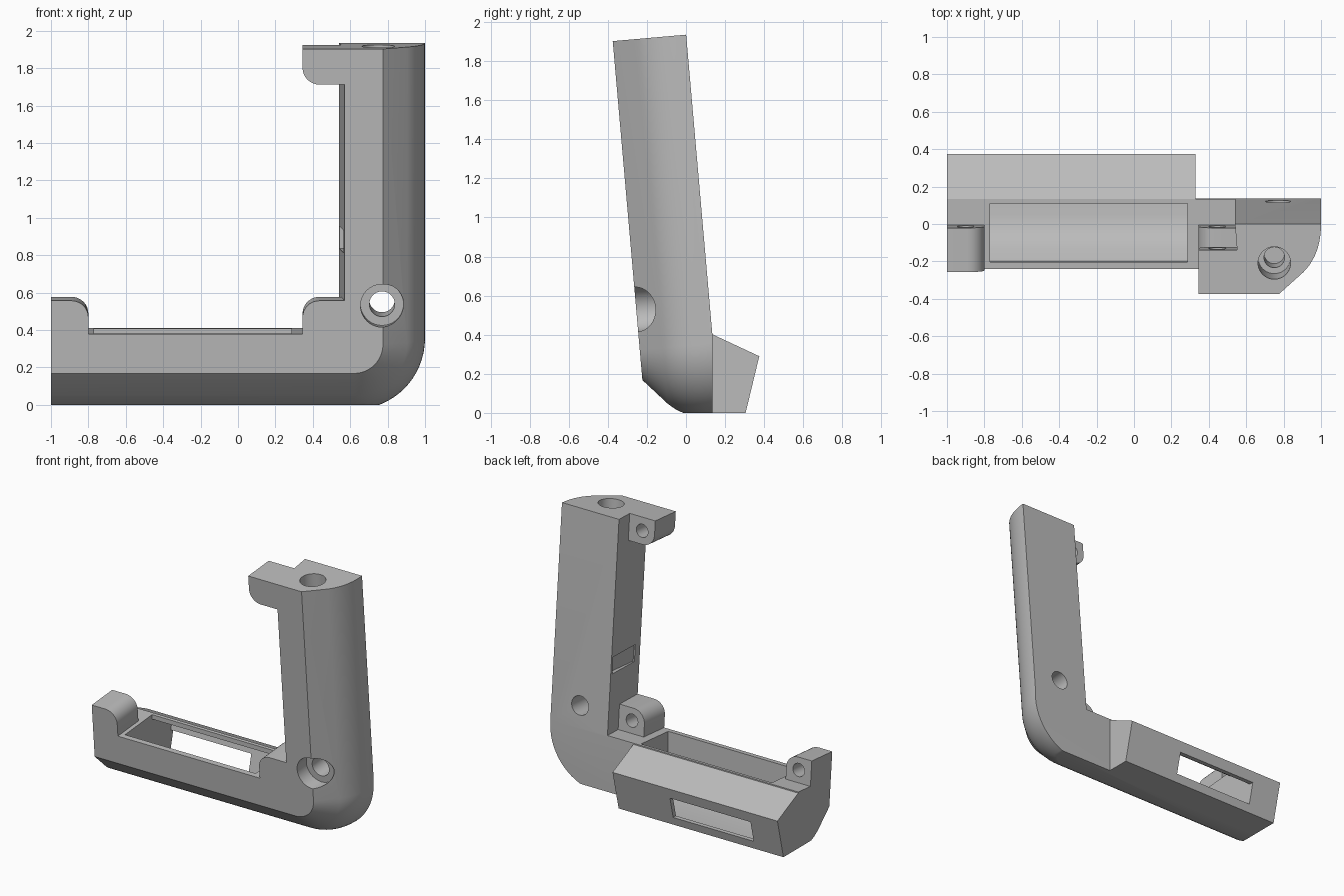
import bpy, bmesh, math
from mathutils import Matrix

if "Cube" in bpy.data.objects:
    bpy.data.objects.remove(bpy.data.objects["Cube"])

grey = bpy.data.materials.new("plain_grey")
grey.diffuse_color = (0.5, 0.5, 0.5, 1)
grey.use_nodes = True
grey.node_tree.nodes["Principled BSDF"].inputs["Base Color"].default_value = grey.diffuse_color


def add_object(name, bm):
    bmesh.ops.recalc_face_normals(bm, faces=bm.faces)
    me = bpy.data.meshes.new(name)
    bm.to_mesh(me)
    bm.free()
    me.materials.append(grey)
    ob = bpy.data.objects.new(name, me)
    bpy.context.collection.objects.link(ob)
    return ob


def prism(name, pts, a, b, axis):
    """Extrude a 2D outline from a to b along x or y."""
    place = (lambda p, t: (t, p[0], p[1])) if axis == 'x' else (lambda p, t: (p[0], t, p[1]))
    bm = bmesh.new()
    lo = [bm.verts.new(place(p, a)) for p in pts]
    hi = [bm.verts.new(place(p, b)) for p in pts]
    bm.faces.new(lo)
    bm.faces.new(hi)
    n = len(pts)
    for i in range(n):
        j = (i + 1) % n
        bm.faces.new((lo[i], lo[j], hi[j], hi[i]))
    return add_object(name, bm)


def rod(name, r, a, b, axis, u, w, seg=40):
    """Cylinder from a to b along y (at x=u, z=w) or along z (at x=u, y=w)."""
    m = (a + b) / 2
    if axis == 'y':
        mat = Matrix.Translation((u, m, w)) @ Matrix.Rotation(math.pi / 2, 4, 'X')
    else:
        mat = Matrix.Translation((u, w, m))
    bm = bmesh.new()
    bmesh.ops.create_cone(bm, cap_ends=True, segments=seg, radius1=r, radius2=r,
                          depth=b - a, matrix=mat)
    return add_object(name, bm)


def boolean(body, tool, op):
    mod = body.modifiers.new("cut", 'BOOLEAN')
    mod.operation, mod.solver, mod.object = op, 'EXACT', tool
    bpy.context.view_layer.objects.active = body
    bpy.ops.object.modifier_apply(modifier=mod.name)
    bpy.data.objects.remove(tool)


def rect(u0, u1, w0, w1):
    return [(u0, w0), (u1, w0), (u1, w1), (u0, w1)]


# --- L-shaped body, built upright (y = 0 back, y = FRONT front), tilted later
FRONT, TOP, LEDGE, BOTTOM, R = -0.377, 1.541, 0.01, -0.425, 0.38
CX, CZ = 1 - R, BOTTOM + R
profile = [(FRONT, 0.225)]                      # (y, inset from outer edge)
for i in range(11):
    t = i / 10
    profile.append((-0.26 * (1 - t) ** 2 - 0.33 * t * (1 - t), 0.095 * (1 - t) ** 2))

rings = []


def ring(fn, back, front):
    pts = [fn(y, d) for y, d in profile]
    rings.append(pts + [(back[0], 0, back[1]), (front[0], FRONT, front[1])])


ring(lambda y, d: (-1, y, BOTTOM + d), (-1, LEDGE), (-1, LEDGE))
for i in range(17):
    a = -math.pi / 2 + math.pi / 2 * i / 16
    ring(lambda y, d: (CX + (R - d) * math.cos(a), y, CZ + (R - d) * math.sin(a)),
         (0.54, LEDGE), (0.57, LEDGE))
ring(lambda y, d: (1 - d, y, TOP), (0.54, TOP), (0.57, TOP))

bm = bmesh.new()
vr = [[bm.verts.new(p) for p in r] for r in rings]
n = len(vr[0])
for r0, r1 in zip(vr, vr[1:]):
    for i in range(n):
        j = (i + 1) % n
        bm.faces.new((r0[i], r0[j], r1[j], r1[i]))
bm.faces.new(vr[0])
bm.faces.new(vr[-1])
bmesh.ops.remove_doubles(bm, verts=bm.verts, dist=1e-5)
body = add_object("corner_bracket", bm)


# --- three mounting lugs with one rounded corner and a blind hole
def lug(x_flat, x_round, z_flat, z_round, r=0.09):
    sx = 1 if x_round > x_flat else -1
    sz = 1 if z_round > z_flat else -1
    pts = [(x_flat, z_round), (x_flat, z_flat), (x_round, z_flat)]
    for i in range(9):
        a = math.pi / 2 * i / 8
        pts.append((x_round - sx * r * (1 - math.cos(a)), z_round - sz * r * (1 - math.sin(a))))
    return prism("lug", pts, FRONT, -0.14, 'y')


for args in ((-1, -0.8, -0.02, 0.19), (0.65, 0.345, -0.02, 0.19), (0.65, 0.345, TOP, 1.35)):
    boolean(body, lug(*args), 'UNION')
for x, z in ((-0.9, 0.1), (0.445, 0.1), (0.445, 1.445)):
    boolean(body, rod("lug_hole", 0.047, -0.3, 0, 'y', x, z, 24), 'DIFFERENCE')

# --- counterbored screw hole, stepped top hole, notch in the inner wall
boolean(body, rod("screw_head_hole", 0.115, -0.6, -0.27, 'y', 0.77, 0.163), 'DIFFERENCE')
boolean(body, rod("screw_hole", 0.068, -0.5, 0.2, 'y', 0.77, 0.163), 'DIFFERENCE')
boolean(body, rod("top_hole", 0.087, 1.2, 1.7, 'z', 0.75, -0.21), 'DIFFERENCE')
boolean(body, rod("top_hole_deep", 0.055, 0.95, 1.3, 'z', 0.75, -0.21), 'DIFFERENCE')
boolean(body, prism("notch", rect(0.4, 0.575, 0.44, 0.56), -0.31, -0.02, 'y'), 'DIFFERENCE')

# --- lean back 5 degrees, then trim flat at the base and lower back
body.data.transform(Matrix.Translation((0, 0.135, 0.4)) @ Matrix.Rotation(math.radians(5), 4, 'X'))
boolean(body, prism("trim", rect(-2, 0.135, 0, 3), -2, 2, 'x'), 'INTERSECT')

# --- rear housing, hollow pocket and rear window
housing = [(0.1, 0), (0.305, 0), (0.375, 0.29), (0.135, 0.402), (0.1, 0.402)]
boolean(body, prism("housing", housing, -1, 0.33, 'x'), 'UNION')
pocket = [(-0.21, 0.6), (-0.195, 0.18), (-0.13, 0.11), (-0.08, 0.07), (-0.02, 0.042), (0.05, 0.03),
          (0.28, 0.03), (0.338, 0.27), (0.135, 0.365), (0.11, 0.375), (0.11, 0.6)]
boolean(body, prism("pocket", pocket, -0.77, 0.285, 'x'), 'DIFFERENCE')
boolean(body, prism("window", rect(0.2, 0.5, 0.06, 0.215), -0.77, -0.12, 'x'), 'DIFFERENCE')

body.select_set(True)
bpy.context.view_layer.objects.active = body
bpy.ops.object.shade_smooth_by_angle(angle=math.radians(25))
